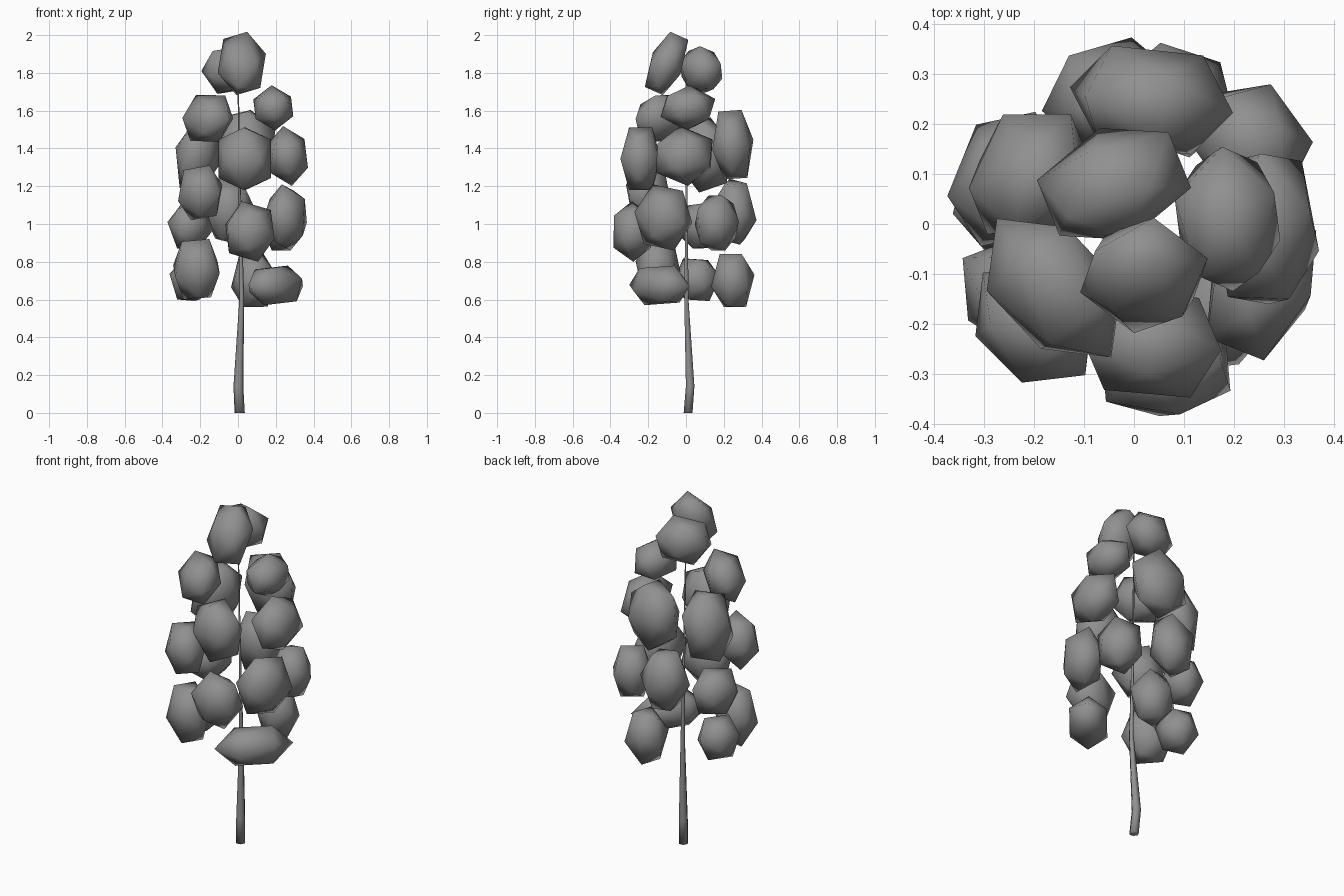
import bpy, bmesh, math
from mathutils import Vector, Matrix

if "Cube" in bpy.data.objects:
    bpy.data.objects.remove(bpy.data.objects["Cube"])

grey = bpy.data.materials.new("matte_grey")
grey.diffuse_color = (0.28, 0.28, 0.28, 1)
grey.use_nodes = True
grey.node_tree.nodes["Principled BSDF"].inputs["Base Color"].default_value = grey.diffuse_color


def finish(name, bm):
    """Turn a bmesh into a smooth grey object."""
    for f in bm.faces:
        f.smooth = True
    mesh = bpy.data.meshes.new(name)
    bm.to_mesh(mesh)
    bm.free()
    mesh.materials.append(grey)
    obj = bpy.data.objects.new(name, mesh)
    bpy.context.collection.objects.link(obj)
    return obj


# Trunk: thin tapering stem with a slight bend (x, y, z, radius)
stem = [(0.009, 0.011, 0, 0.027), (0.002, 0.022, 0.14, 0.026),
        (0.02, 0.002, 0.6, 0.013), (0.009, 0.003, 1.2, 0.006),
        (0.0, 0.0, 1.8, 0.003)]
bm = bmesh.new()
loops = [[bm.verts.new((x + r * math.cos(i * math.pi / 3),
                        y + r * math.sin(i * math.pi / 3), z))
          for i in range(6)] for x, y, z, r in stem]
for a, b in zip(loops, loops[1:]):
    for i in range(6):
        j = (i + 1) % 6
        bm.faces.new((a[i], a[j], b[j], b[i]))
bm.faces.new(loops[0][::-1])
bm.faces.new(loops[-1])
finish("trunk", bm)


def leaf_clump(name, centre, half_size, azimuth, tilt, roll):
    """Twenty-sided ball, flattened along the direction it faces."""
    phi = (1 + math.sqrt(5)) / 2
    bm = bmesh.new()
    spin = Matrix.Rotation(math.radians(roll), 3, 'Z')
    for s in (-1, 1):
        for t in (-1, 1):
            for p in ((s, 0, t * phi), (0, t * phi, s), (t * phi, s, 0)):
                bm.verts.new(spin @ Vector(p))
    bmesh.ops.convex_hull(bm, input=bm.verts)
    bmesh.ops.recalc_face_normals(bm, faces=bm.faces)
    # fit to the wanted half width, half height and half depth
    for k in range(3):
        reach = max(v.co[k] for v in bm.verts)
        for v in bm.verts:
            v.co[k] *= half_size[k] / reach
    a, t = math.radians(azimuth), math.radians(tilt)
    flat = Vector((math.cos(a), math.sin(a), 0))
    out = flat * math.cos(t) + Vector((0, 0, math.sin(t)))
    side = Vector((0, 0, 1)).cross(flat)
    turn = Matrix((side, out.cross(side), out)).transposed()
    clump = finish(name, bm)
    clump.matrix_world = Matrix.Translation(centre) @ turn.to_4x4()


# Foliage (x, y, z, half width, half height, azimuth, upward tilt, roll)
clumps = [
    (0.02, -0.103, 1.85, 0.13, 0.16, -85, 24, -15),
    (-0.04, 0.08, 1.815, 0.14, 0.13, 112, 14, 80),
    (-0.16, -0.128, 1.56, 0.18, 0.13, 220, 22, 30),
    (0.187, 0.01, 1.615, 0.145, 0.12, 3, 4, 55),
    (0.035, 0.248, 1.42, 0.165, 0.18, 83, 4, 10),
    (0.035, -0.24, 1.345, 0.14, 0.165, -95, 0, 0),
    (0.262, -0.01, 1.36, 0.15, 0.16, -2, 8, 65),
    (-0.21, 0.10, 1.365, 0.145, 0.19, 152, 12, 10),
    (-0.20, -0.20, 1.165, 0.145, 0.145, 225, 0, 30),
    (-0.22, -0.145, 0.76, 0.145, 0.16, 238, 0, 25),
    (-0.252, 0.09, 0.99, 0.145, 0.12, 158, 0, 15),
    (-0.25, 0.055, 0.705, 0.13, 0.113, 165, 0, 25),
    (0.255, -0.12, 1.035, 0.14, 0.175, -22, 0, 80),
    (-0.045, 0.258, 1.065, 0.143, 0.175, 103, 4, 30),
    (0.082, 0.248, 0.70, 0.125, 0.14, 72, 0, 20),
    (0.235, 0.163, 1.005, 0.122, 0.145, 36, 0, 5),
    (0.063, -0.283, 0.96, 0.125, 0.16, -85, 0, 75),
    (0.20, -0.14, 0.675, 0.215, 0.105, -42, 3, 30),
]
for n, (x, y, z, w, h, az, tilt, roll) in enumerate(clumps, 1):
    depth = 0.085 if n == 1 else 0.1
    leaf_clump(f"leaf_clump_{n:02d}", (x, y, z), (w, h, depth), az, tilt, roll)
